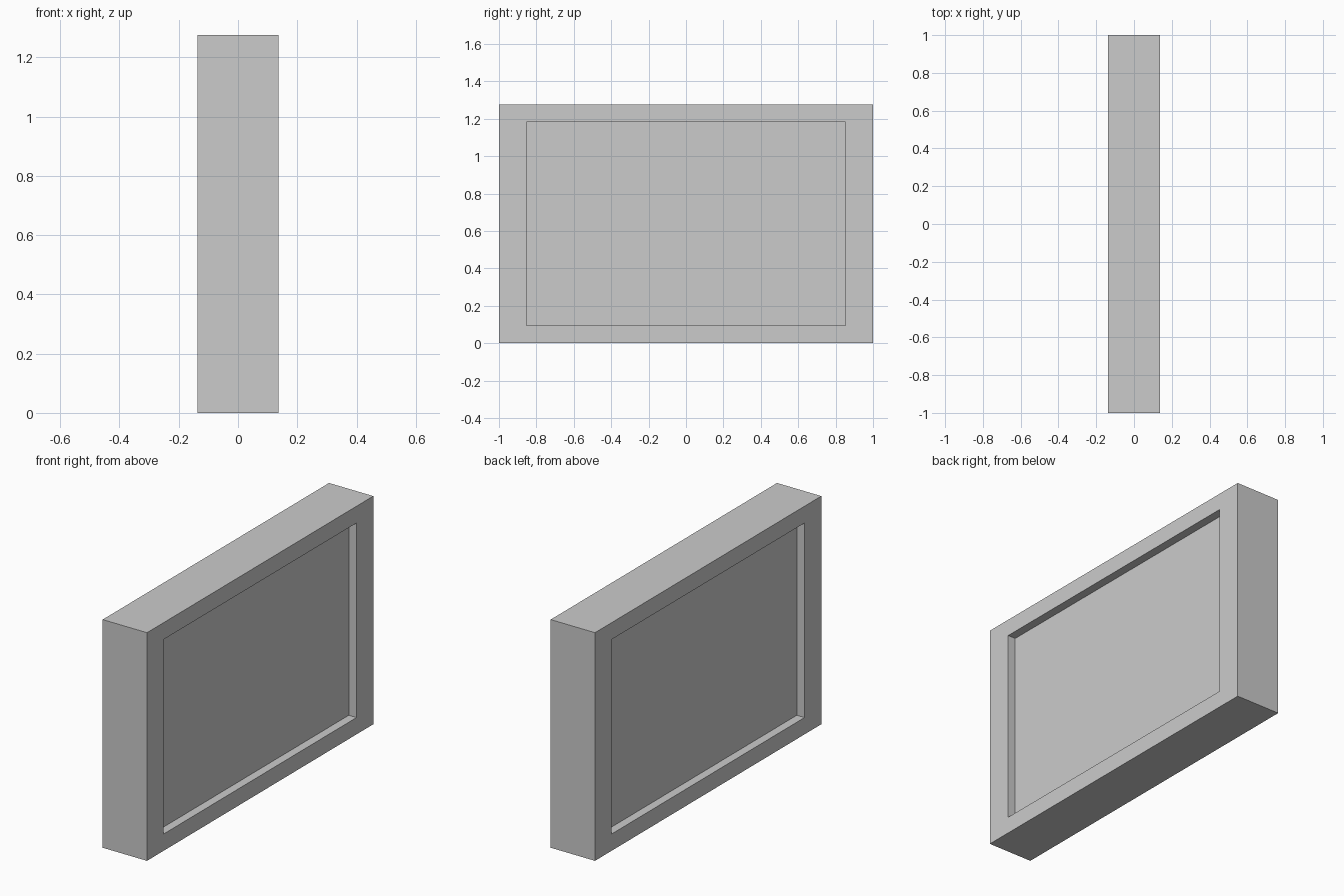
import bpy
import bmesh
from mathutils import Vector

cube = bpy.data.objects.get("Cube")
if cube:
    bpy.data.objects.remove(cube, do_unlink=True)

THICK, LENGTH, HEIGHT = 0.274, 2.0, 1.276
OPEN_Y, OPEN_Z, DEPTH = 1.704, 1.088, 0.048

# Light grey material
grey = bpy.data.materials.new("light_grey")
grey.use_nodes = True
colour = (0.6, 0.6, 0.6, 1.0)
grey.diffuse_color = colour
grey.node_tree.nodes["Principled BSDF"].inputs["Base Color"].default_value = colour

# Slab block
bm = bmesh.new()
bmesh.ops.create_cube(bm, size=1.0)
bmesh.ops.scale(bm, vec=(THICK, LENGTH, HEIGHT), verts=bm.verts)
bm.normal_update()


def extrude(face):
    return bmesh.ops.extrude_discrete_faces(bm, faces=[face])["faces"][0]


# Rectangular rim and shallow pocket on both broad sides
for face in [f for f in bm.faces if abs(f.normal.x) > 0.9]:
    side = 1 if face.normal.x > 0 else -1
    panel = extrude(face)
    bmesh.ops.scale(bm, vec=(1, OPEN_Y / LENGTH, OPEN_Z / HEIGHT), verts=panel.verts[:])
    panel = extrude(panel)
    bmesh.ops.translate(bm, vec=Vector((-side * DEPTH, 0, 0)), verts=panel.verts[:])

# Stand the slab on the ground
bmesh.ops.translate(bm, vec=Vector((0, 0, HEIGHT / 2)), verts=bm.verts)
bmesh.ops.recalc_face_normals(bm, faces=bm.faces)

mesh = bpy.data.meshes.new("recessed_panel")
bm.to_mesh(mesh)
bm.free()
mesh.materials.append(grey)
panel_object = bpy.data.objects.new("recessed_panel", mesh)
bpy.context.collection.objects.link(panel_object)
